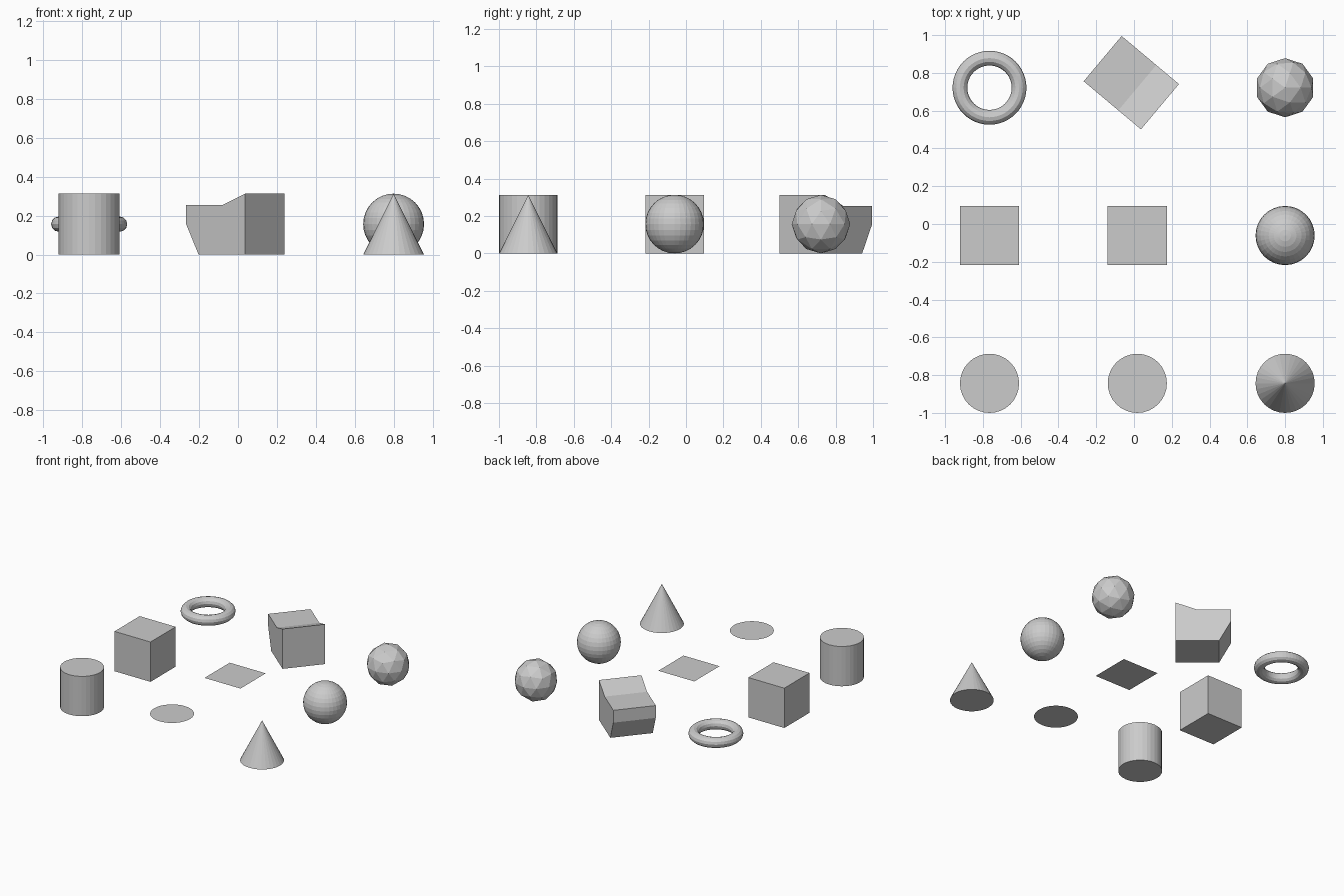
import bpy, bmesh
from math import radians

if "Cube" in bpy.data.objects:
    bpy.data.objects.remove(bpy.data.objects["Cube"])

R = 0.1565                      # half size of every primitive
COLS = (-0.765, 0.0175, 0.80)   # left, middle, right
ROWS = (-0.8435, -0.061, 0.7215)  # front, middle, back
mesh = bpy.ops.mesh


def place(op, name, col, row, **kw):
    """Add one primitive at a cell of the 3 x 3 layout."""
    op(location=(COLS[col], ROWS[row], R), **kw)
    bpy.context.object.name = name


# Front row: cylinder, filled disc, cone
place(mesh.primitive_cylinder_add, "cylinder", 0, 0, vertices=32, radius=R, depth=2 * R)
place(mesh.primitive_circle_add, "disc", 1, 0, vertices=32, radius=R, fill_type='NGON')
place(mesh.primitive_cone_add, "cone", 2, 0, vertices=32, radius1=R, radius2=0, depth=2 * R)

# Middle row: cube, flat square, latitude-longitude sphere
place(mesh.primitive_cube_add, "cube", 0, 1, size=2 * R)
place(mesh.primitive_plane_add, "flat_square", 1, 1, size=2 * R)
place(mesh.primitive_uv_sphere_add, "sphere", 2, 1, segments=32, ring_count=16, radius=R)

# Back row: ring and faceted ball
place(mesh.primitive_torus_add, "ring", 0, 2, major_segments=48, minor_segments=12,
      major_radius=R, minor_radius=R / 4)
place(mesh.primitive_ico_sphere_add, "faceted_ball", 2, 2, subdivisions=2, radius=R)

# Back row, middle: turned block with a pulled-out, lowered back end
profile = [(-R, -R), (R, -R), (0.2395, 0), (0.2395, 0.097), (0, 0.097), (-R, R)]
bm = bmesh.new()
face = bm.faces.new([bm.verts.new((x, -R, z)) for x, z in profile])
ext = bmesh.ops.extrude_face_region(bm, geom=[face])
new_verts = [v for v in ext["geom"] if isinstance(v, bmesh.types.BMVert)]
bmesh.ops.translate(bm, vec=(0, 2 * R, 0), verts=new_verts)
bmesh.ops.recalc_face_normals(bm, faces=bm.faces)
data = bpy.data.meshes.new("shaped_block")
bm.to_mesh(data)
bm.free()
block = bpy.data.objects.new("shaped_block", data)
block.location = (COLS[1], ROWS[2], R)
block.rotation_euler.z = radians(140)
bpy.context.collection.objects.link(block)
